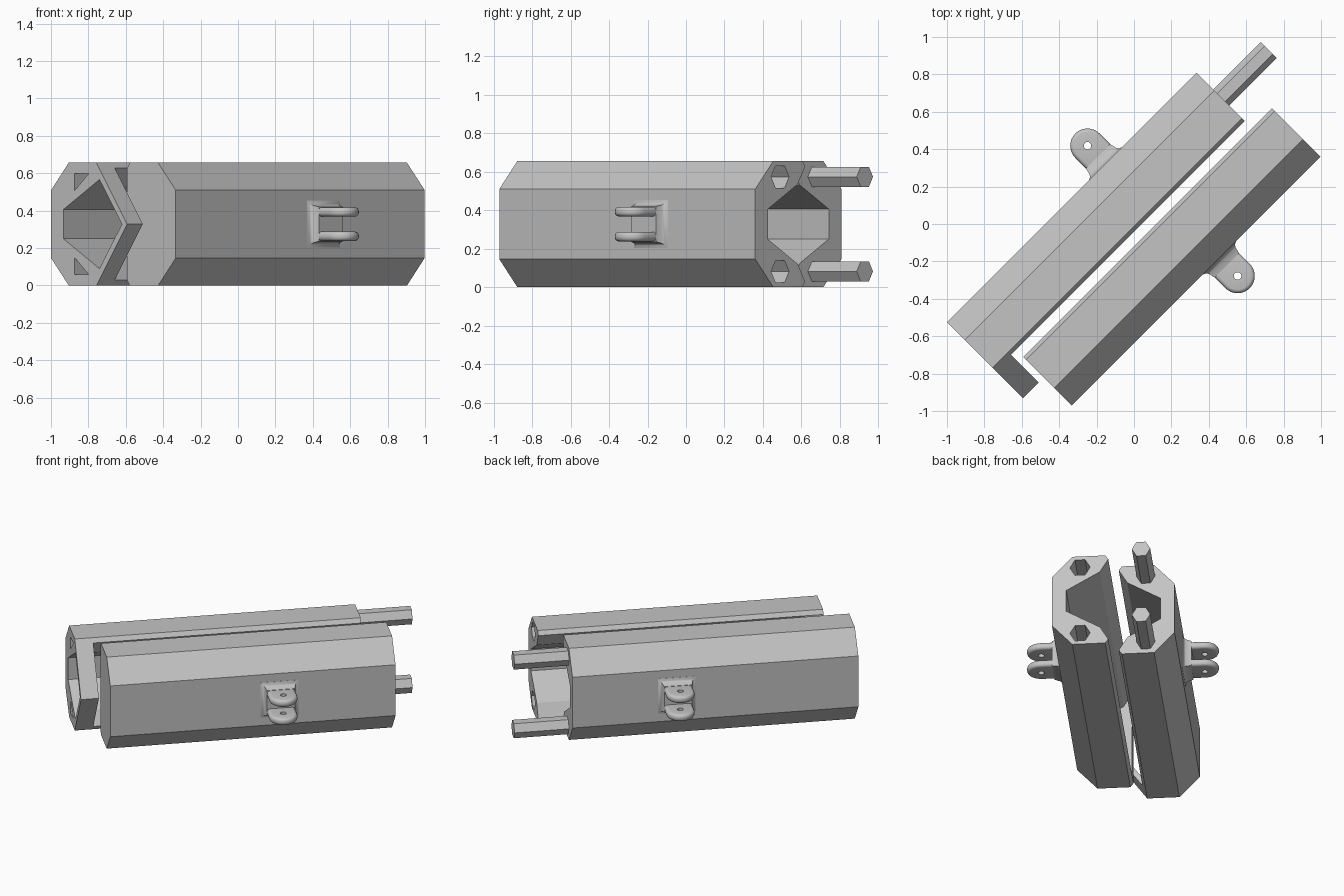
import bpy, bmesh, math

# Remove the default cube
if "Cube" in bpy.data.objects:
    bpy.data.objects.remove(bpy.data.objects["Cube"], do_unlink=True)

ROOT = math.sqrt(0.5)
MID_V = 0.058      # plane between the two halves
MID_Z = 0.328      # half of the height

grey = bpy.data.materials.new("plain grey")
grey.use_nodes = True
grey.diffuse_color = (0.55, 0.55, 0.55, 1)
grey.node_tree.nodes["Principled BSDF"].inputs["Base Color"].default_value = (0.55, 0.55, 0.55, 1)


def place(u, w, h, side):
    """u runs along the tube, w outward from the split plane, h from mid height."""
    v = MID_V + side * w
    return ((u + v) * ROOT, (u - v) * ROOT, MID_Z + h)


def loft(name, rings):
    """Closed solid through rings of points, capped at both ends."""
    bm = bmesh.new()
    loops = [[bm.verts.new(p) for p in ring] for ring in rings]
    n = len(loops[0])
    for a, b in zip(loops, loops[1:]):
        for i in range(n):
            j = (i + 1) % n
            bm.faces.new((a[i], a[j], b[j], b[i]))
    bm.faces.new(loops[0])
    bm.faces.new(loops[-1])
    bmesh.ops.recalc_face_normals(bm, faces=bm.faces)
    mesh = bpy.data.meshes.new(name)
    bm.to_mesh(mesh)
    bm.free()
    mesh.materials.append(grey)
    ob = bpy.data.objects.new(name, mesh)
    bpy.context.collection.objects.link(ob)
    return ob


def bar(name, section, start, end, side):
    """Extrude a (w, h) section along the tube."""
    return loft(name, [[place(u, w, h, side) for w, h in section] for u in (start, end)])


def plate(name, outline, low, high, side):
    """Extrude a (u, w) outline upward."""
    return loft(name, [[place(u, w, h, side) for u, w in outline] for h in (low, high)])


def apply(ob, mod):
    bpy.context.view_layer.objects.active = ob
    bpy.ops.object.modifier_apply(modifier=mod.name)


def cut(ob, cutter):
    mod = ob.modifiers.new("cut", 'BOOLEAN')
    mod.operation = 'DIFFERENCE'
    mod.solver = 'EXACT'
    mod.object = cutter
    apply(ob, mod)
    bpy.data.objects.remove(cutter, do_unlink=True)


def mirrored(points):
    """Close an upper (w, h) chain with its reflection in h."""
    return points + [(w, -h) for w, h in reversed(points) if abs(h) > 1e-6]


def circle(cx, cy, r, n):
    return [(cx + r * math.cos(math.tau * i / n), cy + r * math.sin(math.tau * i / n)) for i in range(n)]


# Sections shared by both halves
wedge = mirrored([(0.393, 0.182), (0.26, 0.328), (0.05, 0.328), (-0.182, 0)])
flat = mirrored([(0.393, 0.182), (0.26, 0.328), (0.046, 0.328), (0.026, 0.3)])
hollow = mirrored([(0.3, 0.078), (0.028, 0.238), (-0.142, 0)])
jaw = mirrored([(-0.4, 0.3), (0.029, 0.3), (0.158, 0.08)])
jaw_front = mirrored([(-0.4, 0.3), (0.026, 0.3), (0.155, 0.08)])
notch = [(0.215, 0.27), (0.108, 0.27), (0.215, 0.18)]


def flip(section, s):
    return [(w, s * h) for w, h in section]


# Back half with the pointed end lip
back = bar("back_half", wedge, -1.078, 0.808, -1)
cut(back, bar("cutter", hollow, -1.2, 1.0, -1))
cut(back, bar("cutter", jaw, -0.96, 1.0, -1))

# Front half with the closed end
front = bar("front_half", flat, -0.922, 0.96, 1)
cut(front, bar("cutter", hollow, -0.8, 1.1, 1))
cut(front, bar("cutter", jaw_front, -0.8, 1.1, 1))

# Hexagonal pins on the back half, sockets in the front half
for s, label in ((1, "upper"), (-1, "lower")):
    cut(back, bar("cutter", flip(notch, s), -1.2, -0.96, -1))
    cut(front, bar("cutter", circle(0.21, s * 0.246, 0.066, 6), 0.6, 1.1, 1))
    bar(label + "_pin", circle(0.206, s * 0.246, 0.06, 6), 0.75, 1.167, -1)


def bracket(label, side, u):
    """Flared pad with two rounded, drilled lugs."""
    rings = []
    for w, r in ((0.37, 0.125), (0.394, 0.125), (0.4, 0.11), (0.415, 0.1), (0.45, 0.092)):
        rings.append([place(u + a * r, w, b * r, side) for a, b in ((-1, -1), (1, -1), (1, 1), (-1, 1))])
    pad = loft(label + "_bracket_pad", rings)
    parts = [pad]
    arc = [(u + 0.092 * math.cos(math.pi * i / 16), 0.53 + 0.092 * math.sin(math.pi * i / 16)) for i in range(17)]
    outline = arc + [(u - 0.092, 0.4), (u + 0.092, 0.4)]
    for s, name in ((1, "upper"), (-1, "lower")):
        lug = plate(label + "_bracket_" + name + "_lug", outline, s * 0.065 - 0.025, s * 0.065 + 0.025, side)
        mod = lug.modifiers.new("round", 'BEVEL')
        mod.width = 0.021
        mod.segments = 4
        mod.limit_method = 'ANGLE'
        mod.angle_limit = math.radians(50)
        apply(lug, mod)
        cut(lug, plate("cutter", circle(u, 0.53, 0.02, 20), s * 0.065 - 0.1, s * 0.065 + 0.1, side))
        parts.append(lug)
    for ob in parts:
        bpy.ops.object.select_all(action='DESELECT')
        ob.select_set(True)
        bpy.context.view_layer.objects.active = ob
        bpy.ops.object.shade_smooth_by_angle(angle=math.radians(40))


bracket("front", 1, 0.195)
bracket("back", -1, 0.12)
